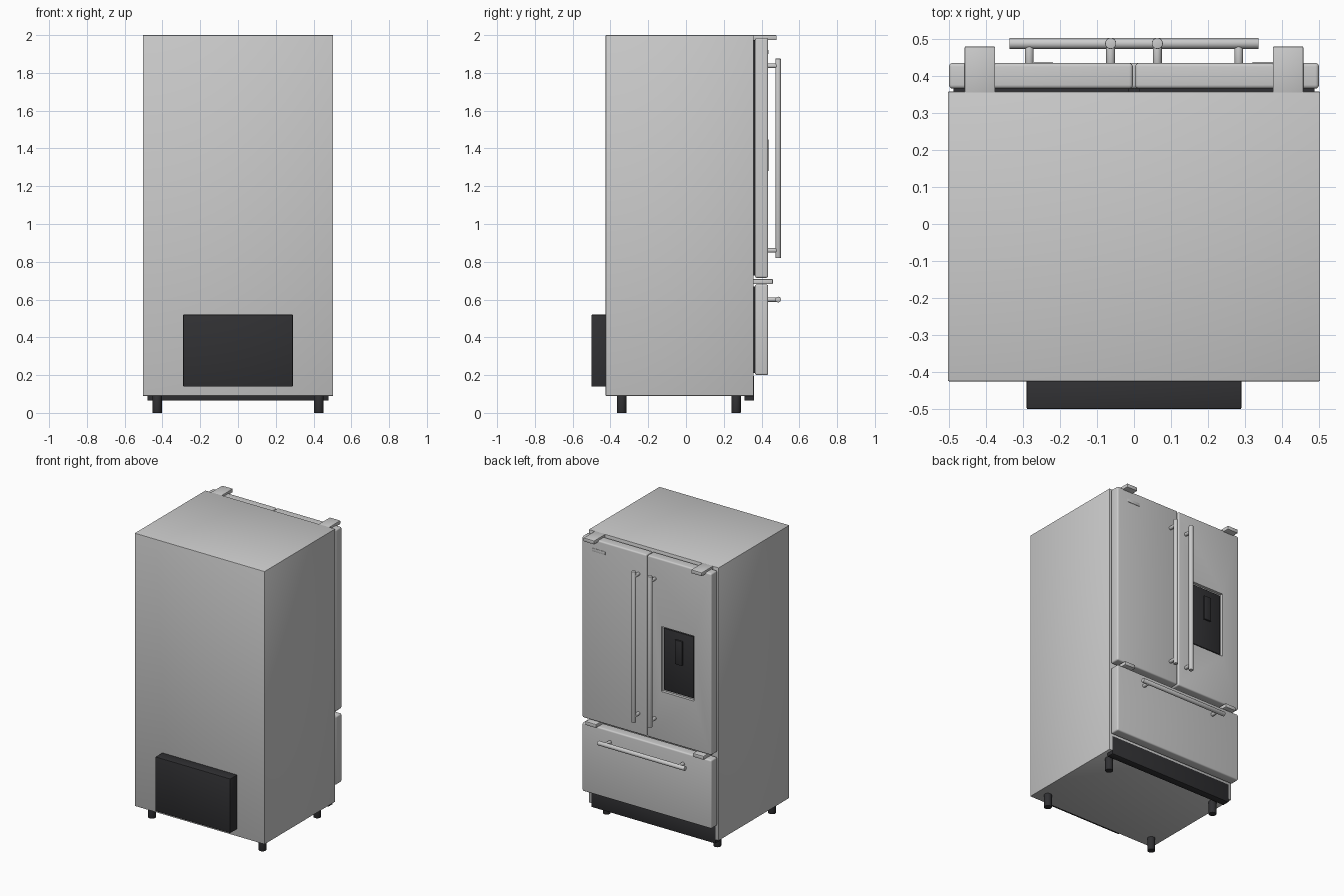
import bpy
from mathutils import Vector

if "Cube" in bpy.data.objects:
    bpy.data.objects.remove(bpy.data.objects["Cube"])

dark = bpy.data.materials.new("dark_plastic")
dark.diffuse_color = (0.03, 0.03, 0.033, 1)
dark.use_nodes = True
dark.node_tree.nodes["Principled BSDF"].inputs["Base Color"].default_value = dark.diffuse_color


def finish(ob, name, mat):
    ob.name = name
    if mat:
        ob.data.materials.append(mat)
    return ob


def box(name, x, y, z, bevel=0.003, mat=None, segments=2):
    """Box from (min, max) ranges with rounded edges."""
    bpy.ops.mesh.primitive_cube_add(
        size=1, location=[(a[0] + a[1]) / 2 for a in (x, y, z)])
    ob = bpy.context.object
    ob.scale = [a[1] - a[0] for a in (x, y, z)]
    bpy.ops.object.transform_apply(location=False, rotation=False, scale=True)
    if bevel:
        m = ob.modifiers.new("bevel", "BEVEL")
        m.width, m.segments = bevel, segments
        bpy.ops.object.modifier_apply(modifier=m.name)
        bpy.ops.object.shade_smooth_by_angle()
    return finish(ob, name, mat)


def rod(name, a, b, r, mat=None):
    """Cylinder between two points with softened ends."""
    a, b = Vector(a), Vector(b)
    bpy.ops.mesh.primitive_cylinder_add(
        vertices=32, radius=r, depth=(b - a).length, location=(a + b) / 2,
        rotation=(b - a).to_track_quat('Z', 'Y').to_euler())
    ob = bpy.context.object
    m = ob.modifiers.new("bevel", "BEVEL")
    m.width, m.segments = 0.002, 2
    bpy.ops.object.modifier_apply(modifier=m.name)
    bpy.ops.object.shade_smooth_by_angle()
    return finish(ob, name, mat)


# Cabinet, rear compressor cover and toe grille
box("cabinet", (-0.503, 0.503), (-0.425, 0.358), (0.09, 2.0))
box("compressor_cover", (-0.29, 0.29), (-0.5, -0.42), (0.14, 0.52), mat=dark)
box("toe_grille", (-0.48, 0.48), (0.31, 0.361), (0.065, 0.195), mat=dark)

# Doors and freezer drawer, with recessed gaskets behind
for side, x in (("left", (-0.5, -0.003)), ("right", (0.003, 0.5))):
    door = box(side + "_door", x, (0.366, 0.435), (0.715, 1.985), 0.01, segments=4)
    box(side + "_door_gasket", (x[0] + 0.012, x[1] - 0.012), (0.35, 0.37),
        (0.727, 1.973), 0, dark)
    if side == "left":
        dispenser_door = door
box("freezer_drawer", (-0.5, 0.5), (0.366, 0.435), (0.2, 0.68), 0.01, segments=4)
box("drawer_gasket", (-0.488, 0.488), (0.35, 0.37), (0.212, 0.668), 0, dark)

# Water dispenser: recess, dark panel and paddle
cutter = box("dispenser_cutter", (-0.367, -0.113), (0.415, 0.5), (1.06, 1.515), 0)
cut = dispenser_door.modifiers.new("recess", "BOOLEAN")
cut.object, cut.operation, cut.solver = cutter, 'DIFFERENCE', 'EXACT'
bpy.context.view_layer.objects.active = dispenser_door
bpy.ops.object.modifier_apply(modifier=cut.name)
bpy.data.objects.remove(cutter, do_unlink=True)
box("dispenser_panel", (-0.355, -0.125), (0.41, 0.425), (1.072, 1.503), 0.002, dark)
box("dispenser_paddle", (-0.273, -0.217), (0.42, 0.436), (1.28, 1.45), 0.003, dark)

# Blank trim plate on the right door
box("trim_plate", (0.32, 0.42), (0.43, 0.438), (1.9, 1.922), 0.001)

for s, side in ((-1, "left"), (1, "right")):
    # Hinge covers at the top and between the doors and drawer
    hx = tuple(sorted((s * 0.375, s * 0.458)))
    box(side + "_top_hinge", hx, (0.35, 0.48), (1.974, 2.0), 0.004)
    box(side + "_middle_hinge", hx, (0.35, 0.46), (0.682, 0.708), 0.004)
    # Vertical door handles with two posts
    x = s * 0.063
    rod(side + "_door_handle", (x, 0.488, 0.82), (x, 0.488, 1.875), 0.015)
    for z in (0.86, 1.837):
        rod(side + "_handle_post", (x, 0.43, z), (x, 0.488, z), 0.012)
    # Drawer handle posts
    rod(side + "_drawer_post", (s * 0.283, 0.43, 0.6), (s * 0.283, 0.488, 0.6), 0.012)
    # Feet
    for y in (-0.34, 0.265):
        rod(side + "_foot", (s * 0.428, y, 0), (s * 0.428, y, 0.1), 0.025, dark)

# Horizontal drawer handle
rod("drawer_handle", (-0.337, 0.488, 0.6), (0.337, 0.488, 0.6), 0.015)
